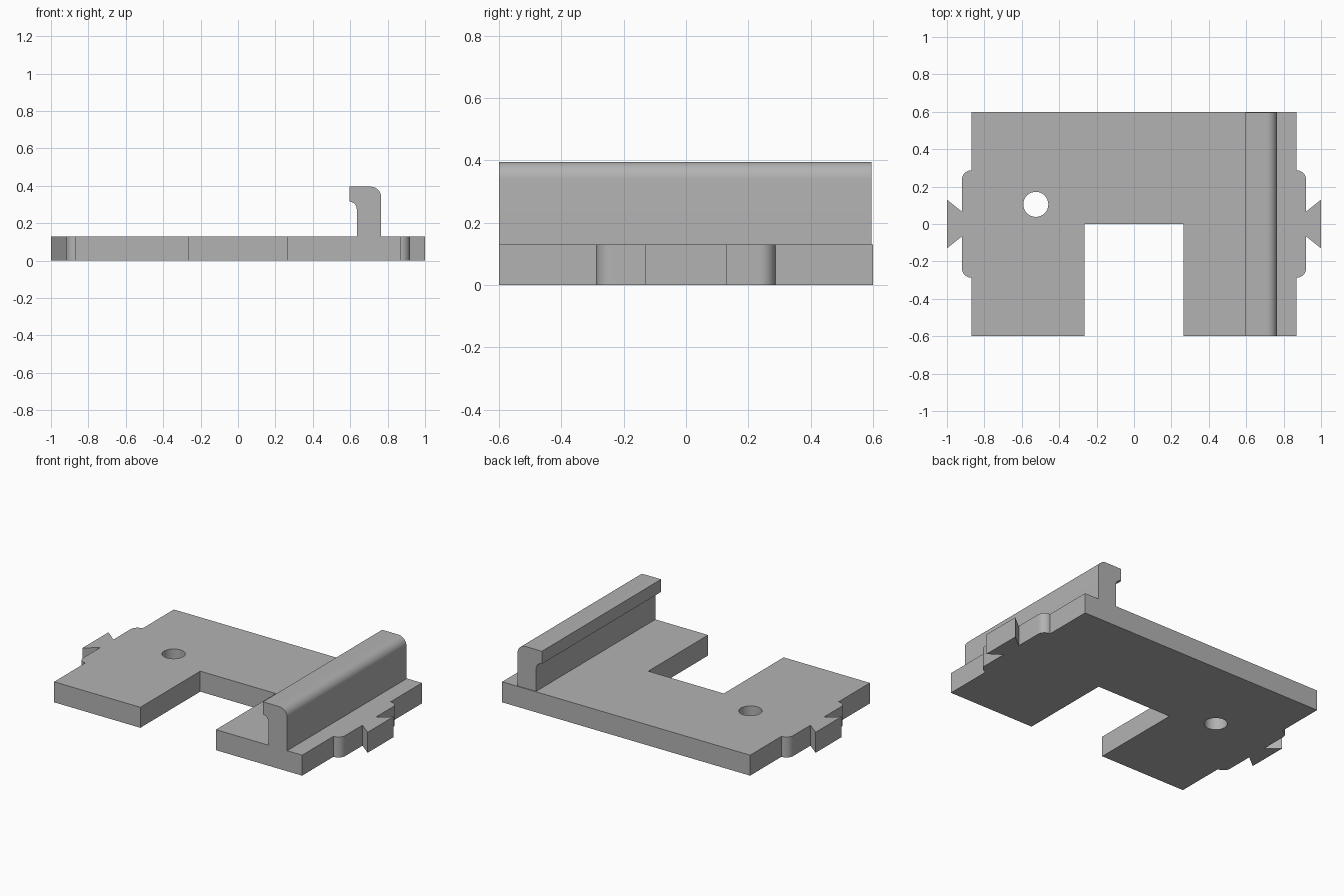
import bpy
import bmesh
import math
from mathutils import Vector

default_cube = bpy.data.objects.get("Cube")
if default_cube:
    bpy.data.objects.remove(default_cube, do_unlink=True)

# Single plain grey for the whole part
GREY = (0.45, 0.45, 0.45, 1)
grey = bpy.data.materials.new("plain grey")
grey.use_nodes = True
grey.diffuse_color = GREY
grey.node_tree.nodes["Principled BSDF"].inputs["Base Color"].default_value = GREY


def arc(cx, cy, r, start, end, steps=10):
    """Points along an arc, angles in degrees."""
    angles = [math.radians(start + (end - start) * i / steps) for i in range(steps + 1)]
    return [(cx + r * math.cos(a), cy + r * math.sin(a)) for a in angles]


def extrude(name, points, place, direction):
    """Extrude a closed 2D outline, placed in 3D, along a direction."""
    bm = bmesh.new()
    face = bm.faces.new([bm.verts.new(place(u, v)) for u, v in points])
    result = bmesh.ops.extrude_face_region(bm, geom=[face])
    moved = [g for g in result["geom"] if isinstance(g, bmesh.types.BMVert)]
    bmesh.ops.translate(bm, verts=moved, vec=Vector(direction))
    bmesh.ops.recalc_face_normals(bm, faces=bm.faces)
    mesh = bpy.data.meshes.new(name)
    bm.to_mesh(mesh)
    bm.free()
    mesh.materials.append(grey)
    obj = bpy.data.objects.new(name, mesh)
    bpy.context.collection.objects.link(obj)
    return obj


def activate(obj):
    bpy.ops.object.select_all(action="DESELECT")
    obj.select_set(True)
    bpy.context.view_layer.objects.active = obj


W, D, T = 0.87, 0.6, 0.13      # plate half width, half depth, thickness
TAB, TAB_Y, R = 0.92, 0.287, 0.05

# Plate: one side with rounded tab and dovetail, mirrored, plus front notch
side = [(0.265, 0), (0.265, -D), (W, -D), (W, -TAB_Y)]
side += arc(TAB - R, R - TAB_Y, R, -88, 0)
side += [(TAB, -0.066), (1, -0.13), (1, 0.13), (TAB, 0.066)]
side += arc(TAB - R, TAB_Y - R, R, 0, 88)
side += [(W, TAB_Y), (W, D)]
outline = side + [(-x, y) for x, y in reversed(side)]
plate = extrude("base_plate", outline, lambda x, y: (x, y, 0), (0, 0, T))

# Round through hole
cutter = extrude("hole_cutter", arc(-0.525, 0.105, 0.067, 0, 348.75, 31),
                 lambda x, y: (x, y, -T), (0, 0, 3 * T))
cutter.hide_render = True
hole = plate.modifiers.new("hole", "BOOLEAN")
hole.operation = "DIFFERENCE"
hole.solver = "EXACT"
hole.object = cutter
activate(plate)
bpy.ops.object.modifier_apply(modifier="hole")
bpy.data.objects.remove(cutter, do_unlink=True)

# Hooked rail: upright with inner fillet, overhanging lip and rounded outer edge
profile = [(0.765, T)]
profile += arc(0.71, 0.34, 0.055, 0, 90)
profile += [(0.595, 0.395)]
profile += arc(0.595, 0.275, 0.04, 90, 0)
profile += [(0.635, T)]
rail = extrude("hooked_rail", profile, lambda x, z: (x, -D, z), (0, 2 * D - 0.005, 0))

for part in (plate, rail):
    activate(part)
    bpy.ops.object.shade_smooth_by_angle(angle=math.radians(30))
